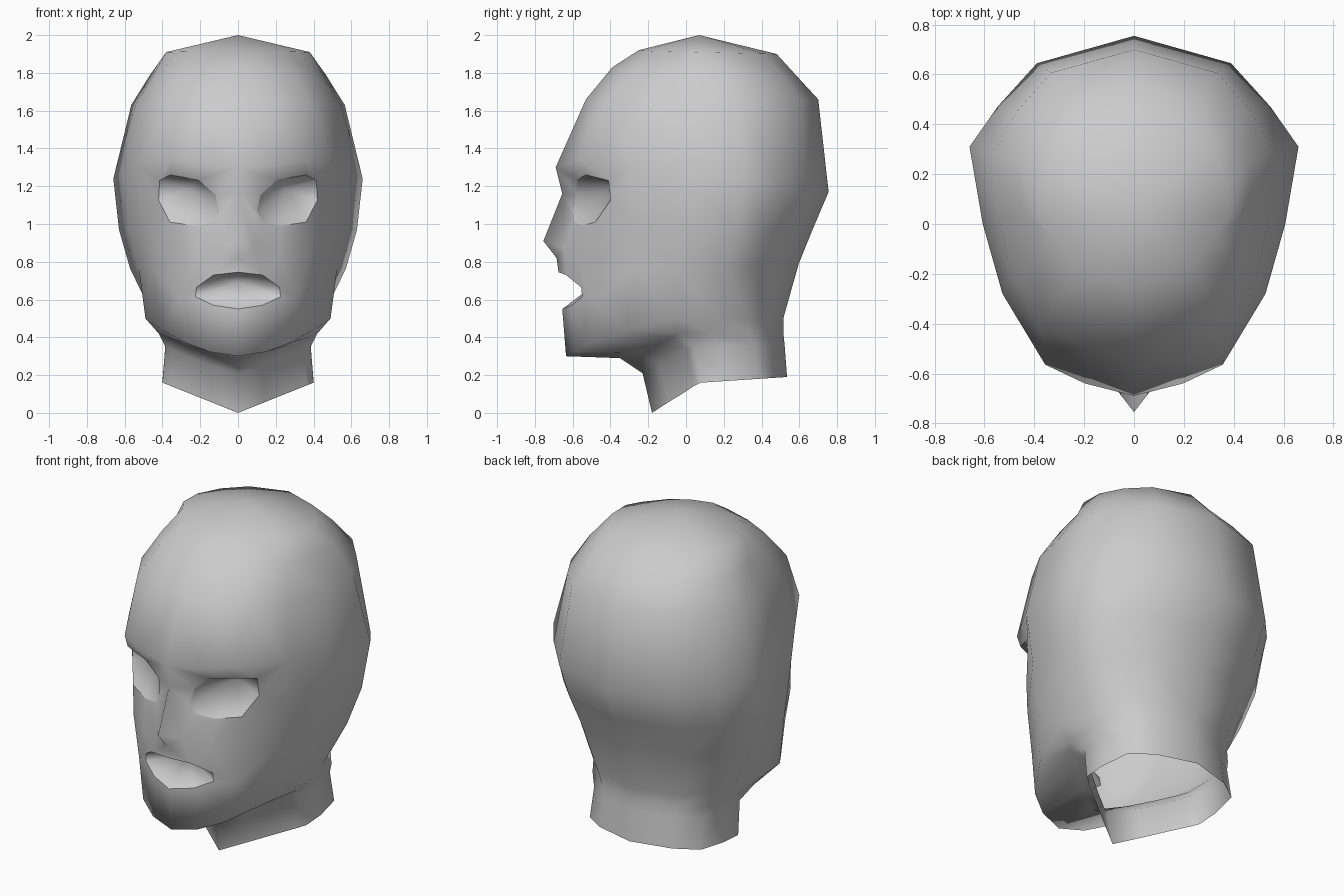
import bpy, bmesh
from mathutils import Vector

cube = bpy.data.objects.get("Cube")
if cube:
    bpy.data.objects.remove(cube, do_unlink=True)

# One flat fabric colour
fabric = bpy.data.materials.new("light_grey_fabric")
fabric.use_nodes = True
grey = (0.6, 0.6, 0.6, 1)
fabric.diffuse_color = grey
fabric.node_tree.nodes["Principled BSDF"].inputs["Base Color"].default_value = grey

# Half cross-sections from front to back: (width ratio, depth ratio)
CROWN = [(0, 0), (.32, .04), (.60, .12), (.87, .27), (1, .38),
         (1, .56), (.84, .74), (.55, .90), (0, 1)]
FOREHEAD = [(0, 0), (.34, .03), (.66, .09), (.87, .26), (.96, .45),
            (1, .66), (.83, .80), (.59, .924), (0, 1)]
SKULL = [(0, 0), (.30, .035), (.54, .087), (.80, .284), (.92, .478),
         (1, .692), (.83, .803), (.59, .924), (0, 1)]
JAWLINE = [(0, 0), (.30, .035), (.54, .10), (.82, .28), (1, .52),
           (.90, .70), (.78, .84), (.55, .94), (0, 1)]
NECK = [(0, 0), (.35, .12), (.65, .23), (.90, .315), (1, .36),
        (1, .55), (.92, .79), (.60, .91), (0, 1)]

# Rings: section, height curve, first column,
# front z, side z, back z, half width, front y, back y
RINGS = [
    (CROWN, 1.0, 0, 1.92, 1.91, 1.90, .38, -.25, .48),
    (FOREHEAD, 1.0, 0, 1.83, 1.79, 1.79, .465, -.39, .58),
    (FOREHEAD, 1.0, 0, 1.66, 1.63, 1.66, .565, -.53, .70),
    (SKULL, 1.8, 0, 1.30, 1.24, 1.17, .66, -.69, .755),   # brow
    (SKULL, 1.0, 3, 1.00, .97, .97, .63, -.62, .67),      # eye level
    (SKULL, 1.0, 3, .76, .76, .79, .57, -.63, .597),      # mouth level
    (JAWLINE, 1.8, 0, .30, .50, .50, .49, -.635, .515),   # jaw line
    (NECK, 1.4, 0, .29, .42, .43, .42, -.35, .515),       # under the chin
    (NECK, 1.2, 0, .21, .35, .36, .385, -.23, .522),
    (NECK, 1.0, 0, 0, .16, .19, .40, -.18, .535),         # neck opening
]
BROW, MID, LOW, JAW = 3, 4, 5, 6

bm = bmesh.new()
v = {}
for r, (section, power, first, zf, zs, zb, hw, yf, yb) in enumerate(RINGS):
    widest = max(range(9), key=lambda i: section[i][0])
    side_t = section[widest][1]
    for c in range(first, 9):
        w, t = section[c]
        if c <= widest:
            z = zf + (zs - zf) * w ** power
        else:
            z = zs + (zb - zs) * (t - side_t) / (1 - side_t)
        v[r, c] = bm.verts.new((hw * w, yf + (yb - yf) * t, z))

# Arch the brow over the eye
for c, lift in ((1, .02), (2, .06), (3, .05), (4, .02)):
    v[BROW, c].co.z += lift

# Crown fan and the quads between rings
crown = bm.verts.new((0, .07, 2.0))
for c in range(8):
    bm.faces.new((crown, v[0, c], v[0, c + 1]))
    for r in range(len(RINGS) - 1):
        corners = [(r, c), (r + 1, c), (r + 1, c + 1), (r, c + 1)]
        if all(k in v for k in corners):
            bm.faces.new([v[k] for k in corners])

# Face features: eye rim, mouth rim, nose, cheek and mouth-corner fold
EYE = [(.10, -.60, 1.07), (.12, -.58, 1.155), (.21, -.575, 1.235), (.36, -.53, 1.26),
       (.415, -.41, 1.23), (.42, -.40, 1.125), (.36, -.48, 1.01), (.225, -.55, .99),
       (.13, -.59, 1.01)]
MOUTH = [(0, -.675, .745), (.13, -.635, .73), (.22, -.555, .665),
         (.225, -.55, .615), (.13, -.605, .57), (0, -.655, .55)]
NOSE = [(0, -.655, 1.16), (0, -.755, .91), (0, -.685, .82), (.085, -.645, .87)]
CHEEK = [(.22, -.585, .83), (.37, -.46, .82), (.31, -.495, .60)]
e, m, n, k = ([bm.verts.new(p) for p in pts] for pts in (EYE, MOUTH, NOSE, CHEEK))
b = [v[BROW, c] for c in range(4)]
j = [v[JAW, c] for c in range(4)]
mid, low = v[MID, 3], v[LOW, 3]
for face in [
    # brow and around the eye
    (b[0], n[0], e[1], e[2]), (b[0], e[2], b[1]), (b[1], e[2], e[3], b[2]),
    (b[2], e[3], e[4], b[3]), (b[3], e[4], e[5], mid), (mid, e[5], e[6]),
    (mid, e[6], k[1], low), (e[6], e[7], k[0], k[1]), (e[7], e[8], n[3], k[0]),
    # nose
    (n[0], e[0], e[1]), (n[0], n[3], e[8], e[0]), (n[0], n[1], n[3]),
    (n[1], n[2], n[3]), (n[2], m[0], m[1], n[3]),
    # cheek, mouth surround and chin
    (n[3], m[1], k[0]), (k[0], m[1], m[2]), (k[0], m[2], k[2], k[1]),
    (k[1], k[2], low), (low, k[2], j[3]), (k[2], j[2], j[3]),
    (m[2], m[3], k[2]), (m[3], m[4], j[2], k[2]), (m[4], j[1], j[2]),
    (m[4], m[5], j[0], j[1]),
]:
    bm.faces.new(face)


def pocket(rim, deepest):
    """Close an opening with a hollow that has a crisp rim."""
    tip = bm.verts.new(deepest)
    for p, q in zip(rim, rim[1:]):
        bm.faces.new((p, q, tip))
        bm.edges.get((p, q)).smooth = False


# Eye sockets and mouth hollow
pocket(e + e[:1], (.26, -.38, 1.18))
pocket(m, (0, -.47, .69))

# Make the surface face outward
bmesh.ops.recalc_face_normals(bm, faces=bm.faces)
middle = Vector((0, 0, 1))
if sum(f.normal.dot(f.calc_center_median() - middle) for f in bm.faces) < 0:
    bmesh.ops.reverse_faces(bm, faces=bm.faces)
for f in bm.faces:
    f.smooth = True

mesh = bpy.data.meshes.new("head_mask")
bm.to_mesh(mesh)
bm.free()
mesh.materials.append(fabric)
mask = bpy.data.objects.new("head_mask", mesh)
bpy.context.collection.objects.link(mask)

# The other half
mirror = mask.modifiers.new("mirror_halves", "MIRROR")
mirror.use_axis[0] = True
mirror.use_clip = True
mirror.merge_threshold = 0.001
